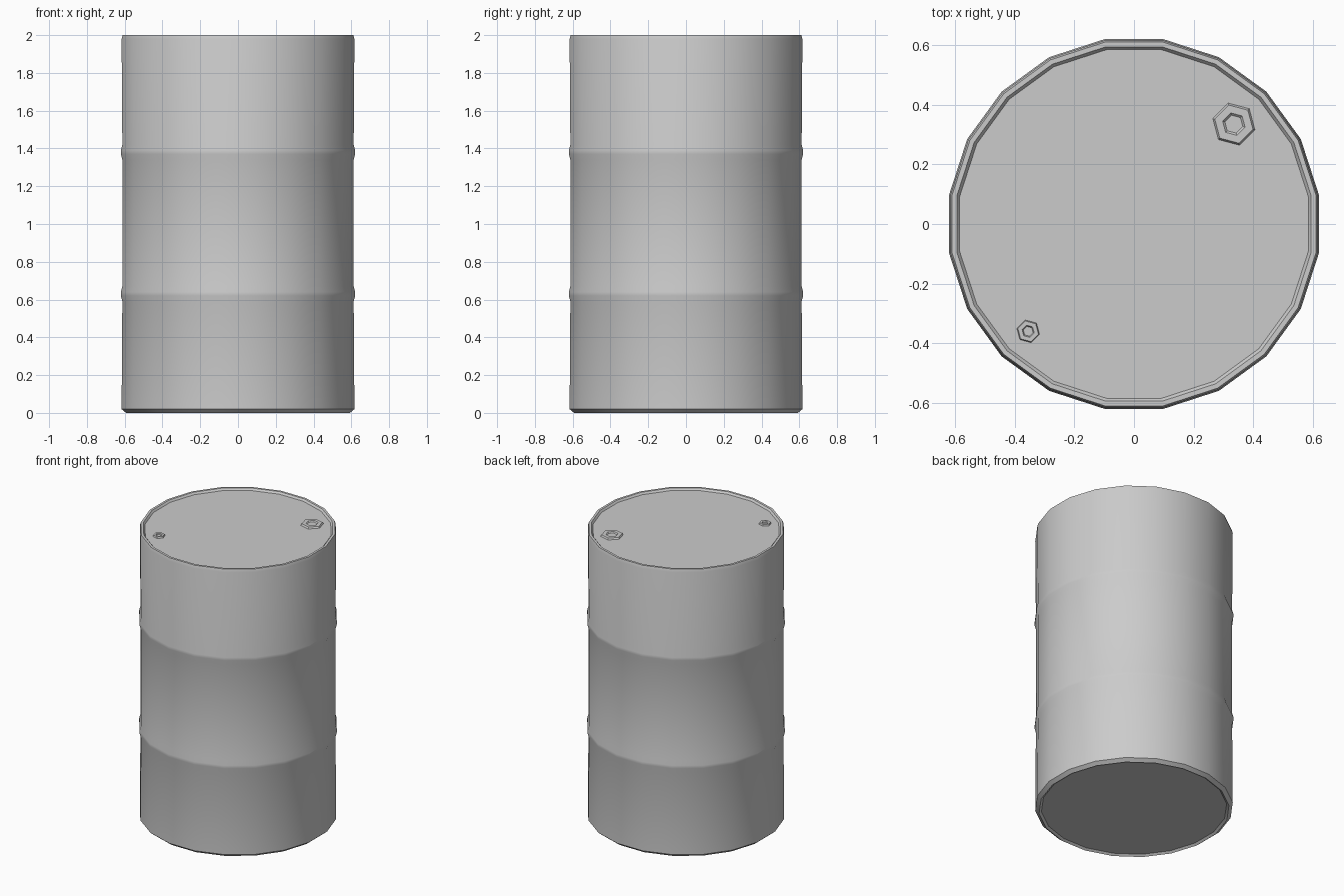
import bpy, bmesh, math

if "Cube" in bpy.data.objects:
    bpy.data.objects.remove(bpy.data.objects["Cube"])

SIDES = 20

steel = bpy.data.materials.new("light_grey_steel")
steel.diffuse_color = (0.6, 0.6, 0.6, 1)
steel.use_nodes = True
steel.node_tree.nodes["Principled BSDF"].inputs["Base Color"].default_value = steel.diffuse_color


def finish(name, bm):
    """Turn a bmesh into a named, smooth-by-angle object."""
    bmesh.ops.recalc_face_normals(bm, faces=bm.faces)
    mesh = bpy.data.meshes.new(name)
    bm.to_mesh(mesh)
    bm.free()
    mesh.materials.append(steel)
    obj = bpy.data.objects.new(name, mesh)
    bpy.context.collection.objects.link(obj)
    bpy.ops.object.select_all(action='DESELECT')
    obj.select_set(True)
    bpy.context.view_layer.objects.active = obj
    bpy.ops.object.shade_smooth_by_angle(angle=math.radians(30))
    return obj


def lathe(name, profile, sides=SIDES, turn=0.0, centre=(0, 0)):
    """Spin a (radius, height) profile and cap both ends."""
    bm = bmesh.new()
    rings = []
    for r, z in profile:
        rings.append([bm.verts.new((
            centre[0] + r * math.cos(turn + math.tau * i / sides),
            centre[1] + r * math.sin(turn + math.tau * i / sides), z))
            for i in range(sides)])
    for a, b in zip(rings, rings[1:]):
        for i in range(sides):
            j = (i + 1) % sides
            bm.faces.new((a[i], a[j], b[j], b[i]))
    bm.faces.new(rings[0][::-1])
    bm.faces.new(rings[-1])
    return finish(name, bm)


# Drum: recessed base, chamfered foot, two faint ribs, thin rim and sunken lid
lathe("drum_body", [
    (0.585, 0.012), (0.60, 0.0), (0.624, 0.02),
    (0.620, 0.59), (0.628, 0.62), (0.628, 0.64), (0.620, 0.67),
    (0.620, 1.34), (0.628, 1.37), (0.628, 1.39), (0.620, 1.42),
    (0.624, 1.98), (0.618, 2.0), (0.602, 2.0), (0.592, 1.987)],
    turn=math.radians(9))

# Large and small bungs on the lid
for name, x, y, r in (("large_bung", 0.335, 0.335, 0.078),
                      ("small_bung", -0.355, -0.36, 0.042)):
    lathe(name, [(r, 1.98), (r * 0.85, 1.997), (r * 0.5, 1.997), (r * 0.4, 1.99)],
          sides=6, turn=math.radians(45), centre=(x, y))
